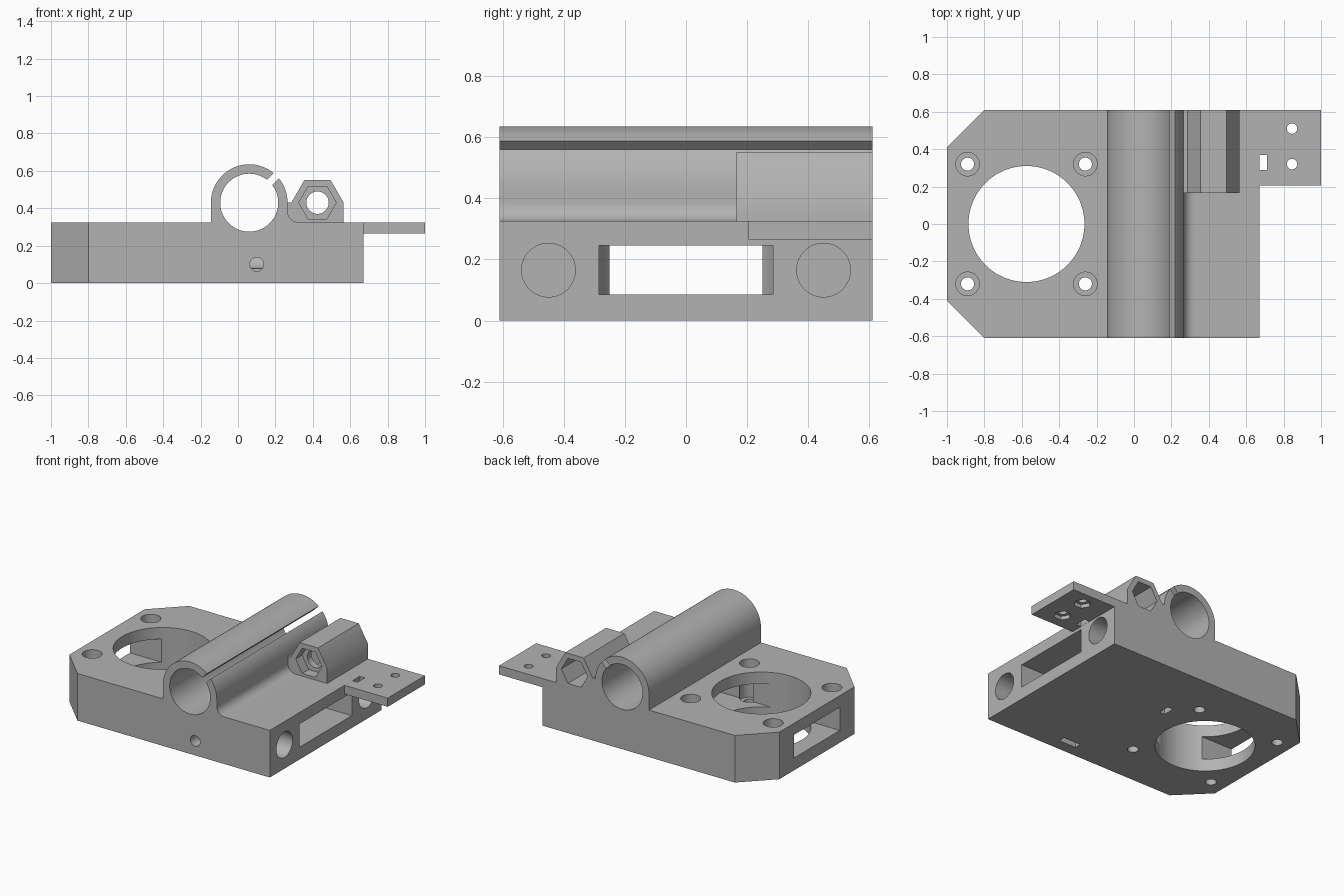
import bpy, bmesh, math
from math import sin, cos, pi, radians
from mathutils import Matrix, Vector

if "Cube" in bpy.data.objects:
    bpy.data.objects.remove(bpy.data.objects["Cube"], do_unlink=True)

grey = bpy.data.materials.new("plain grey plastic")
grey.use_nodes = True
colour = (0.45, 0.45, 0.45, 1)
grey.diffuse_color = colour
grey.node_tree.nodes["Principled BSDF"].inputs["Base Color"].default_value = colour


def prism(name, outline, axis, start, end):
    """Extrude a flat outline along an axis (x: y-z outline, y: x-z, z: x-y)."""
    place = {"x": lambda a, b, t: (t, a, b),
             "y": lambda a, b, t: (a, t, b),
             "z": lambda a, b, t: (a, b, t)}[axis]
    bm = bmesh.new()
    rings = [[bm.verts.new(place(a, b, t)) for a, b in outline] for t in (start, end)]
    bm.faces.new(rings[0])
    bm.faces.new(rings[1])
    n = len(outline)
    for i in range(n):
        j = (i + 1) % n
        bm.faces.new((rings[0][i], rings[0][j], rings[1][j], rings[1][i]))
    bmesh.ops.recalc_face_normals(bm, faces=bm.faces)
    mesh = bpy.data.meshes.new(name)
    bm.to_mesh(mesh)
    bm.free()
    mesh.materials.append(grey)
    obj = bpy.data.objects.new(name, mesh)
    bpy.context.collection.objects.link(obj)
    return obj


def arc(cx, cy, r, a0, a1, n):
    return [(cx + r * cos(radians(a0 + (a1 - a0) * i / n)),
             cy + r * sin(radians(a0 + (a1 - a0) * i / n))) for i in range(n + 1)]


def ring(cx, cy, r, n=48):
    return arc(cx, cy, r, 0, 360, n)[:-1]


def rect(a0, a1, b0, b1):
    return [(a0, b0), (a1, b0), (a1, b1), (a0, b1)]


def combine(target, tool, operation):
    mod = target.modifiers.new(operation, "BOOLEAN")
    mod.operation, mod.solver, mod.object = operation, "EXACT", tool
    bpy.context.view_layer.objects.active = target
    bpy.ops.object.modifier_apply(modifier=mod.name)
    bpy.data.objects.remove(tool, do_unlink=True)


def cut(name, outline, axis, start, end):
    combine(carriage, prism(name, outline, axis, start, end), "DIFFERENCE")


HALF, TOP = 0.61, 0.325
BX, BZ = 0.06, 0.43      # bearing axis
NX, NZ = 0.425, 0.43     # lead nut axis

# Block and bearing holder share one front profile
profile = [(-1, 0), (0.67, 0), (0.67, TOP)]
profile += arc(0.325, TOP + 0.06, 0.06, 270, 180, 10)
profile += arc(BX, BZ, 0.205, 0, 180, 48)
profile += [(-0.145, TOP), (-1, TOP)]
carriage = prism("carriage_block", profile, "y", -HALF, HALF)

# Lead nut housing
housing = [(0.24, 0.3), (0.24, NZ)] + arc(NX, NZ, 0.14, 180, 0, 3) + [(0.565, 0.3)]
combine(carriage, prism("nut_housing", housing, "y", 0.165, HALF), "UNION")

# Switch mounting tab
combine(carriage, prism("switch_tab", rect(0.6, 1, 0.205, HALF), "z", 0.265, TOP), "UNION")

# Chamfered motor-side corners
for s in (-1, 1):
    cut("corner_cut", [(-1.1, s * 0.31), (-1.1, s * 0.8), (-0.61, s * 0.8)], "z", -0.1, 0.5)

# Bearing bore and its clamping slit at 45 degrees
cut("bearing_bore", ring(BX, BZ, 0.155, 72), "y", -0.7, 0.7)
along, across = Vector((1, 1)).normalized(), Vector((-1, 1)).normalized()
slit = [Vector((BX, BZ)) + along * d + across * w
        for d, w in ((0.1, -0.02), (0.25, -0.02), (0.25, 0.02), (0.1, 0.02))]
cut("clamp_slit", slit, "y", -0.7, 0.7)

# Lead nut pockets at both ends with a round hole between them
cut("nut_hole", ring(NX, NZ, 0.06, 32), "y", 0.1, 0.7)
cut("front_nut_pocket", ring(NX, NZ, 0.1, 6), "y", 0.1, 0.235)
cut("back_nut_pocket", ring(NX, NZ, 0.1, 6), "y", 0.28, 0.7)

# Motor opening and belt channel
cut("motor_opening", ring(-0.575, 0, 0.31, 96), "z", -0.1, 0.5)
cut("belt_channel_wide", rect(-0.285, 0.285, 0.085, 0.245), "x", -0.5, 0.8)
cut("belt_channel_narrow", rect(-0.25, 0.25, 0.085, 0.245), "x", -1.1, -0.45)

# Motor screw holes with deep head recesses, and smooth rod sockets
for s in (-1, 1):
    for x in (-0.89, -0.26):
        cut("screw_hole", ring(x, s * 0.32, 0.035, 24), "z", -0.1, 0.5)
        cut("screw_recess", ring(x, s * 0.32, 0.063, 32), "z", 0.06, 0.5)
    cut("rod_socket", ring(s * 0.45, 0.165, 0.088, 40), "x", -0.12, 0.8)

# Rod locking screw and nut slots in the underside
cut("lock_screw_hole", ring(0.1, 0.1, 0.037, 24), "y", -0.7, -0.45)
cut("lock_nut_slot", rect(0.03, 0.16, -0.53, -0.485), "z", -0.1, 0.14)
cut("belt_nut_slot", rect(-0.13, -0.09, 0.14, 0.22), "z", -0.1, 0.1)

# Tab holes with nut recesses below, and a cable tie slot
for y in (0.32, 0.51):
    cut("tab_hole", ring(0.845, y, 0.028, 24), "z", 0.2, 0.4)
    cut("tab_nut_recess", ring(0.845, y, 0.055, 6), "z", 0.2, 0.29)
cut("tie_slot", rect(0.671, 0.71, 0.29, 0.37), "z", 0.2, 0.4)

# Smooth curved walls, keep crisp edges
bpy.ops.object.select_all(action="DESELECT")
carriage.select_set(True)
bpy.context.view_layer.objects.active = carriage
bpy.ops.object.shade_smooth_by_angle(angle=radians(30))
